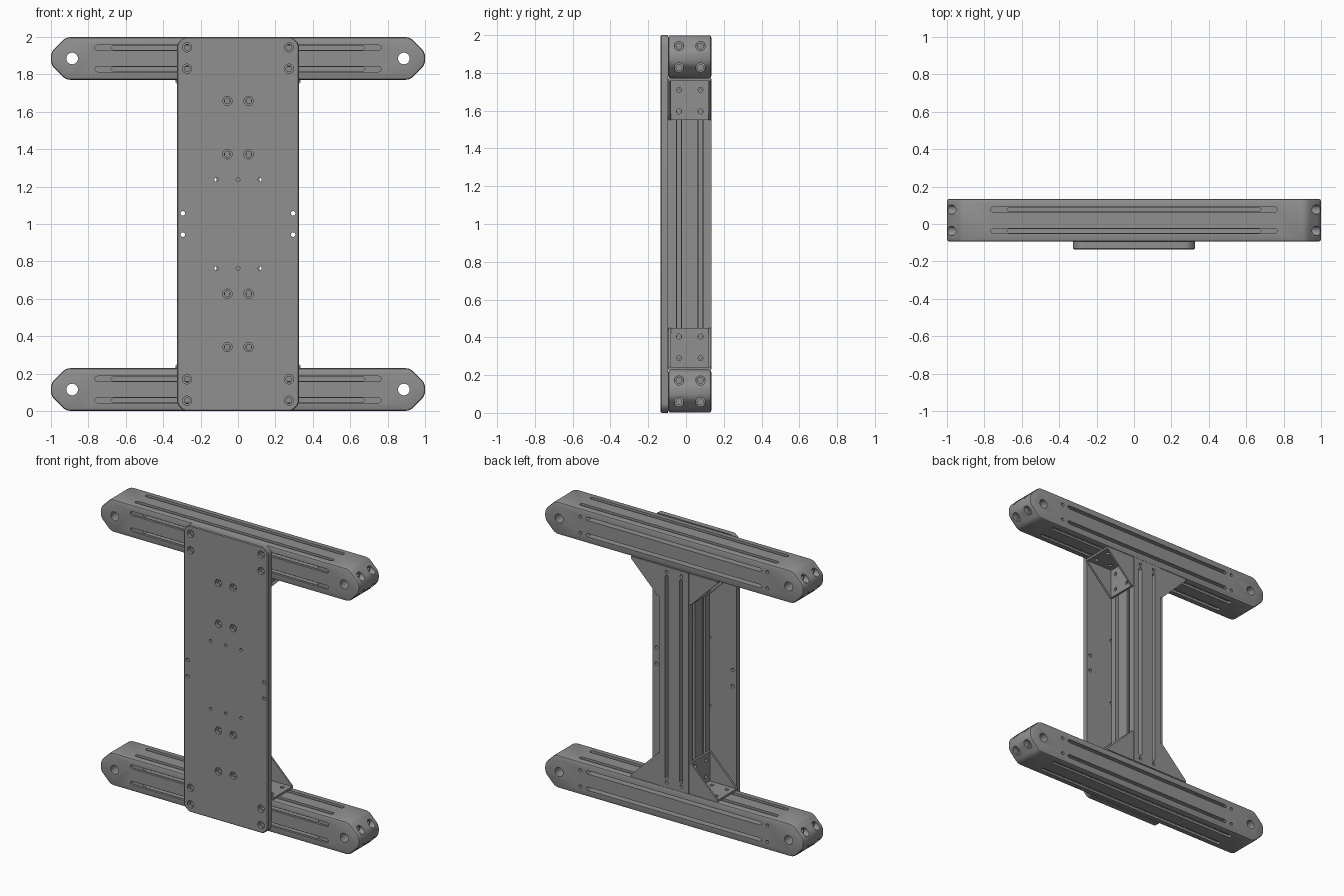
import bpy, bmesh, math
from mathutils import Matrix

if bpy.data.objects.get("Cube"):
    bpy.data.objects.remove(bpy.data.objects["Cube"])

metal = bpy.data.materials.new("grey_metal")
metal.use_nodes = True
metal.diffuse_color = (0.28, 0.28, 0.28, 1)
metal.node_tree.nodes["Principled BSDF"].inputs["Base Color"].default_value = (0.28, 0.28, 0.28, 1)

R = 0.114        # half width of every beam
MID = 0.02       # depth centre of the beams
PITCH = 0.057    # slot offset from a beam's centre line
PLATE_FRONT, PLATE_BACK = -0.135, MID - R
LOW, HIGH = 0.115, 1.885
I = Matrix.Identity(4)


def circle(x, z, r, n=20):
    return [(x + r * math.cos(math.tau * i / n), z + r * math.sin(math.tau * i / n)) for i in range(n)]


def capsule(half, z, r, n=8):
    pts = []
    for side in (1, -1):
        for i in range(n + 1):
            a = math.pi * (i / n - 0.5)
            pts.append((side * (half - r + r * math.cos(a)), z + side * r * math.sin(a)))
    return pts


def rect(hx, hz, c=0.0):
    """Rectangle outline, with cut corners if c is given."""
    if not c:
        return [(-hx, -hz), (hx, -hz), (hx, hz), (-hx, hz)]
    return [(-hx + c, -hz), (hx - c, -hz), (hx, -hz + c), (hx, hz - c),
            (hx - c, hz), (-hx + c, hz), (-hx, hz - c), (-hx, -hz + c)]


def prism(bm, pts, y0, y1, mat=I):
    """Outline in x and z, extruded along y."""
    a = [bm.verts.new(mat @ Matrix.Translation((x, y0, z)).translation) for x, z in pts]
    b = [bm.verts.new(mat @ Matrix.Translation((x, y1, z)).translation) for x, z in pts]
    bm.faces.new(a)
    bm.faces.new(b[::-1])
    for i in range(len(pts)):
        j = (i + 1) % len(pts)
        bm.faces.new((a[i], b[i], b[j], a[j]))


def to_object(name, bm):
    bmesh.ops.recalc_face_normals(bm, faces=bm.faces[:])
    mesh = bpy.data.meshes.new(name)
    bm.to_mesh(mesh)
    bm.free()
    mesh.materials.append(metal)
    obj = bpy.data.objects.new(name, mesh)
    bpy.context.scene.collection.objects.link(obj)
    return obj


def cut(obj, prisms):
    bm = bmesh.new()
    for p in prisms:
        prism(bm, *p)
    cutter = to_object("cutter", bm)
    cutter.hide_render = True
    mod = obj.modifiers.new("cut", "BOOLEAN")
    mod.object, mod.solver = cutter, "EXACT"
    bpy.context.view_layer.update()
    mesh = bpy.data.meshes.new_from_object(obj.evaluated_get(bpy.context.evaluated_depsgraph_get()))
    obj.modifiers.clear()
    obj.data = mesh
    bpy.data.objects.remove(cutter)


def finish(obj):
    bpy.ops.object.select_all(action="DESELECT")
    obj.select_set(True)
    bpy.context.view_layer.objects.active = obj
    bpy.ops.object.shade_smooth_by_angle(angle=math.radians(32))


def soften(bm, width, segments, test):
    edges = [e for e in bm.edges if test(e)]
    bmesh.ops.bevel(bm, geom=edges, offset=width, segments=segments, profile=0.5, affect="EDGES")


def beam(name, half, slot, inner, chamfer):
    """Slotted beam along x; the back face has shorter slots with end holes."""
    bm = bmesh.new()
    prism(bm, rect(half, R, chamfer), -R, R)
    bmesh.ops.recalc_face_normals(bm, faces=bm.faces[:])
    if chamfer:
        soften(bm, 0.022, 3, lambda e: abs(e.verts[0].co.y - e.verts[1].co.y) > R)
        soften(bm, 0.012, 2, lambda e: e.calc_face_angle(0) > 1.2)
    obj = to_object(name, bm)
    shallow, deep = [], []
    for k in range(4):
        turn = Matrix.Rotation(k * math.pi / 2, 4, "X")
        for z in (-PITCH, PITCH):
            if k == 2:
                for s in (-1, 1):
                    shallow.append((circle(s * (slot + inner) / 2, z, 0.011), -R - 0.02, -R + 0.03, turn))
            else:
                shallow.append((capsule(slot, z, 0.014), -R - 0.02, -R + 0.015, turn))
            deep.append((capsule(inner, z, 0.0115, 2), -R - 0.03, -R + 0.044, turn))
    # eyes and paired bolt holes in the rounded ends
    if chamfer:
        for s in (-1, 1):
            deep.append((circle(s * 0.887, 0, 0.031, 28), -0.3, 0.3))
            turn = Matrix.Rotation(s * math.pi / 2, 4, "Z")
            for y in (-PITCH, PITCH):
                for z in (-PITCH, PITCH):
                    shallow.append((circle(y, z, 0.025), -half - 0.05, -half + 0.05, turn))
                    deep.append((circle(y, z, 0.015), -half - 0.06, -half + 0.1, turn))
    cut(obj, shallow)
    cut(obj, deep)
    return obj


# Rails
for name, z in (("lower_rail", LOW), ("upper_rail", HIGH)):
    rail = beam(name, 1.0, 0.765, 0.68, 0.08)
    rail.location = (0, MID, z)
    finish(rail)

# Central post
post = beam("central_post", HIGH - R - 1, 0.755, 0.715, 0)
post.rotation_euler = (0, -math.pi / 2, 0)
post.location = (0, MID, 1)
finish(post)

# Front plate with counterbored bolt holes and small through holes
bm = bmesh.new()
prism(bm, rect(0.325, 1.0, 0.035), PLATE_FRONT, PLATE_BACK)
bmesh.ops.recalc_face_normals(bm, faces=bm.faces[:])
soften(bm, 0.015, 3, lambda e: abs(e.verts[0].co.y - e.verts[1].co.y) > 0.01)
soften(bm, 0.005, 1, lambda e: e.calc_face_angle(0) > 1.2 and e.verts[0].co.y < -0.13 and e.verts[1].co.y < -0.13)
plate = to_object("front_plate", bm)
wide, narrow = [], []
for sx in (-1, 1):
    for sz in (-1, 1):
        bolts = [(0.272, 0.945), (0.272, 0.83), (PITCH, 0.658), (PITCH, 0.373)]
        for x, z in bolts:
            wide.append((circle(sx * x, sz * z, 0.025), -0.2, PLATE_FRONT + 0.02))
            narrow.append((circle(sx * x, sz * z, 0.015), -0.21, 0))
        narrow.append((circle(sx * 0.295, sz * PITCH, 0.012), -0.21, 0))
        narrow.append((circle(sx * 0.117, sz * 0.237, 0.01), -0.21, 0))
        if sx > 0:
            narrow.append((circle(0, sz * 0.237, 0.01), -0.21, 0))
cut(plate, wide)
cut(plate, narrow)
plate.location.z = 1
finish(plate)

# Corner brackets: drilled angle plus two triangular webs
LEG, T = 0.22, 0.014
for sx, side in ((1, "left"), (-1, "right")):
    for sz, level, z0 in ((1, "lower", LOW + R), (-1, "upper", HIGH - R)):
        def place(pts):
            return [(sx * (R + x), z0 + sz * z) for x, z in pts]

        bm = bmesh.new()
        prism(bm, place([(0, 0), (LEG, 0), (LEG, T), (T, T), (T, LEG), (0, LEG)]), MID - 0.11, MID + 0.11)
        bracket = to_object(f"{level}_{side}_bracket", bm)
        holes = []
        for d in (0.06, 0.175):
            for y in (MID - PITCH, MID + PITCH):
                # hole through the leg on the post, then through the leg on the rail
                spin = Matrix.Translation((sx * R, y, z0 + sz * d)) @ Matrix.Rotation(math.pi / 2, 4, "Z")
                holes.append((circle(0, 0, 0.013), -0.03, 0.03, spin))
                tip = Matrix.Translation((sx * (R + d), y, z0)) @ Matrix.Rotation(math.pi / 2, 4, "X")
                holes.append((circle(0, 0, 0.013), -0.03, 0.03, tip))
        cut(bracket, holes)
        bm = bmesh.new()
        bm.from_mesh(bracket.data)
        web = place([(0.002, 0.002), (LEG, 0.002), (LEG, T), (T, LEG), (0.002, LEG)])
        for s in (-1, 1):
            prism(bm, web, MID + s * 0.112, MID + s * 0.1)
        bmesh.ops.recalc_face_normals(bm, faces=bm.faces[:])
        bm.to_mesh(bracket.data)
        bm.free()
        finish(bracket)
